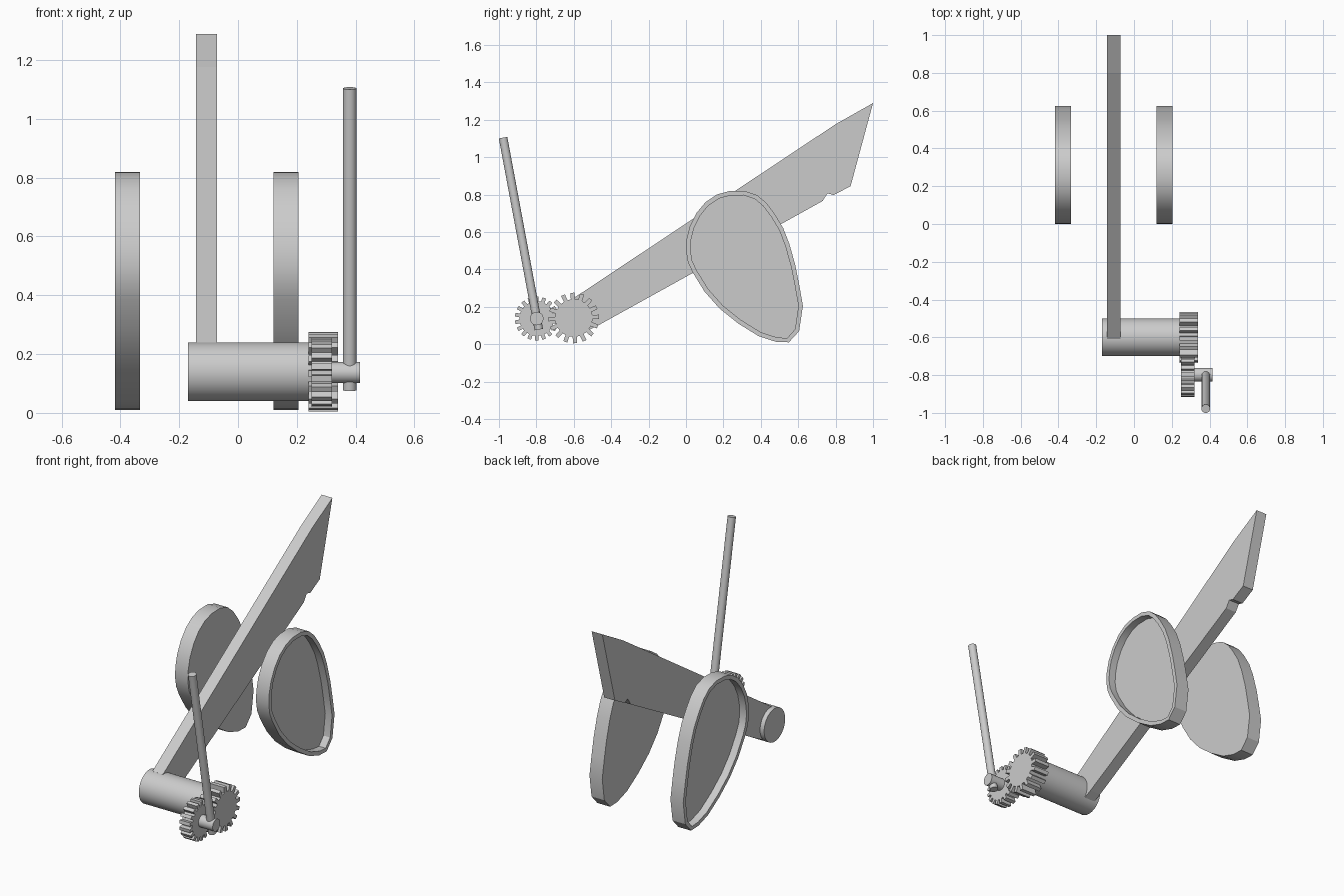
import bpy, bmesh
from math import sin, cos, pi, radians
from mathutils import Vector

if "Cube" in bpy.data.objects:
    bpy.data.objects.remove(bpy.data.objects["Cube"])


def finish(name, bm, smooth=False):
    bmesh.ops.recalc_face_normals(bm, faces=bm.faces[:])
    mesh = bpy.data.meshes.new(name)
    bm.to_mesh(mesh)
    bm.free()
    obj = bpy.data.objects.new(name, mesh)
    bpy.context.collection.objects.link(obj)
    if smooth:
        bpy.ops.object.select_all(action='DESELECT')
        obj.select_set(True)
        bpy.context.view_layer.objects.active = obj
        bpy.ops.object.shade_smooth_by_angle(angle=radians(30))
    return obj


def slab(profile, x0, x1):
    """Extrude a (y, z) profile along x; returns the bmesh and its end face at x1."""
    bm = bmesh.new()
    a = [bm.verts.new((x0, y, z)) for y, z in profile]
    b = [bm.verts.new((x1, y, z)) for y, z in profile]
    bm.faces.new(a)
    end = bm.faces.new(b)
    n = len(a)
    for i in range(n):
        j = (i + 1) % n
        bm.faces.new((a[i], a[j], b[j], b[i]))
    bmesh.ops.recalc_face_normals(bm, faces=bm.faces[:])
    return bm, end


def rod(name, p0, p1, radius, sides=32):
    p0, p1 = Vector(p0), Vector(p1)
    obj_dir = p1 - p0
    bm = bmesh.new()
    bmesh.ops.create_cone(bm, cap_ends=True, segments=sides, radius1=radius,
                          radius2=radius, depth=obj_dir.length)
    bm.transform(obj_dir.to_track_quat('Z', 'Y').to_matrix().to_4x4())
    bmesh.ops.translate(bm, verts=bm.verts[:], vec=(p0 + p1) / 2)
    return finish(name, bm, True)


def gear(name, cy, cz, root, tip, teeth, width, x0, x1, phase=0.0):
    pts = []
    for i in range(teeth):
        t = 2 * pi * i / teeth + phase
        # parallel-sided tooth, then one point on the root circle
        for r, s in ((root, -1), (tip, -1), (tip, 1), (root, 1)):
            w = s * width / 2
            pts.append((cy + r * cos(t) - w * sin(t), cz + r * sin(t) + w * cos(t)))
        m = t + pi / teeth
        pts.append((cy + root * cos(m), cz + root * sin(m)))
    return finish(name, slab(pts, x0, x1)[0])


# Winding drum and its gear train
rod("drum", (-0.17, -0.6, 0.14), (0.25, -0.6, 0.14), 0.1, 48)
gear("large_gear", -0.6, 0.14, 0.1, 0.135, 16, 0.022, 0.24, 0.34, 0.05)
gear("small_gear", -0.798, 0.137, 0.092, 0.117, 18, 0.02, 0.25, 0.32, 0.17)

# Crank shaft and lever
rod("crank_shaft", (0.3, -0.798, 0.137), (0.415, -0.798, 0.137), 0.036)
rod("crank_lever", (0.38, -0.787, 0.078), (0.38, -0.978, 1.104), 0.023)

# Slanted arm with notched blade end
arm = [(-0.61, 0.24), (-0.52, 0.075), (-0.47, 0.1), (0.73, 0.765), (0.757, 0.807),
       (0.789, 0.797), (0.88, 0.845), (1.0, 1.289), (0.80, 1.176)]
finish("arm", slab(arm, -0.143, -0.072)[0])

# Pair of egg-shaped dishes, recessed on the outer side
egg = [(0, 0.5), (0.003, 0.56), (0.02, 0.63), (0.055, 0.7), (0.105, 0.76), (0.165, 0.8),
       (0.23, 0.818), (0.31, 0.82), (0.38, 0.797), (0.43, 0.755), (0.475, 0.695),
       (0.52, 0.62), (0.553, 0.535), (0.585, 0.42), (0.605, 0.32), (0.625, 0.205),
       (0.605, 0.07), (0.55, 0.01), (0.48, 0.013), (0.39, 0.042), (0.28, 0.11),
       (0.18, 0.19), (0.1, 0.28), (0.035, 0.385), (0.01, 0.44)]
for name, s in (("right_dish", 1), ("left_dish", -1)):
    bm, face = slab(egg, -0.107 + s * 0.227, -0.107 + s * 0.312)
    bmesh.ops.inset_region(bm, faces=[face], thickness=0.024)
    floor = bmesh.ops.extrude_discrete_faces(bm, faces=[face])["faces"][0]
    bmesh.ops.translate(bm, verts=floor.verts[:], vec=(-s * 0.045, 0, 0))
    finish(name, bm, True)
